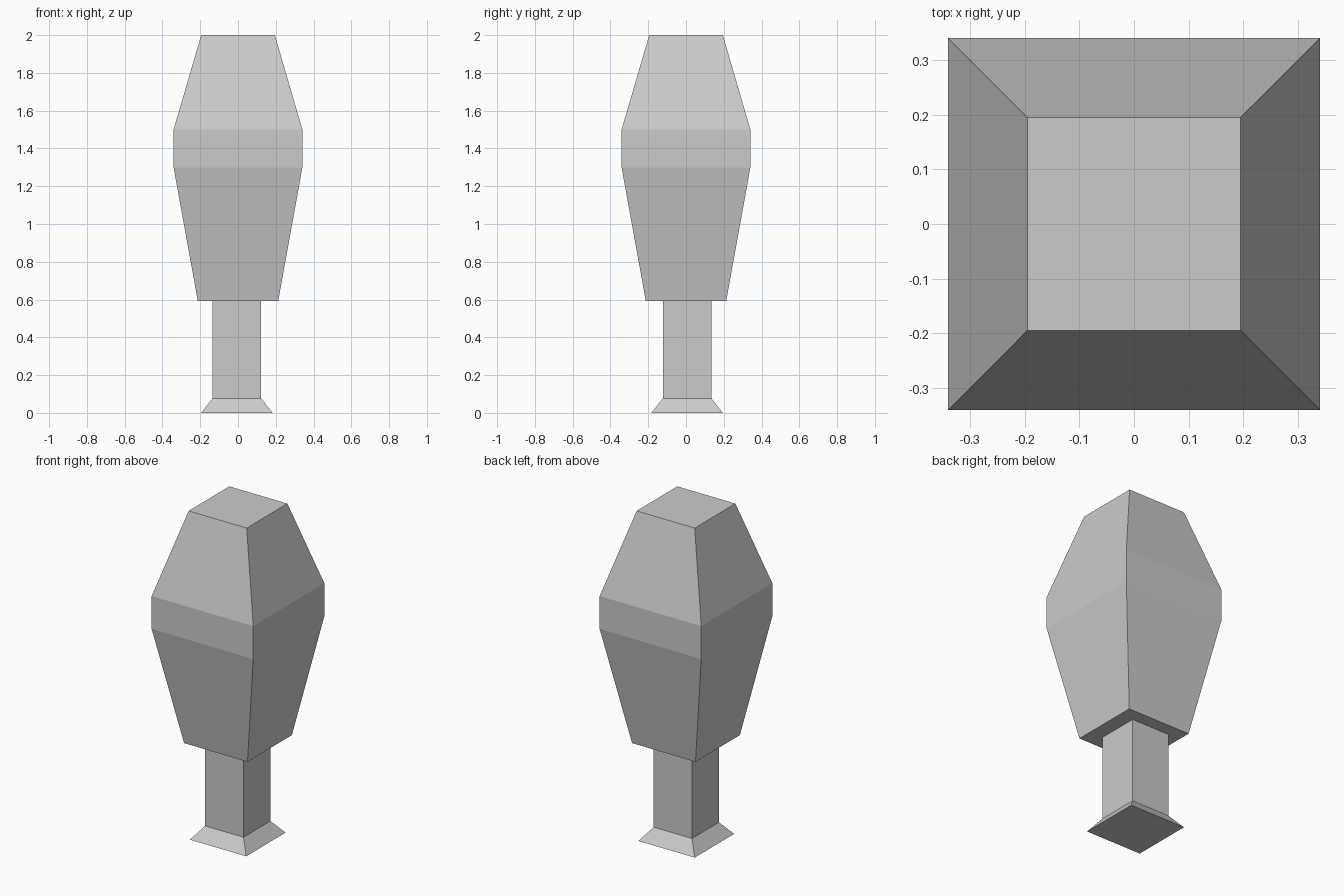
import bpy, bmesh

if "Cube" in bpy.data.objects:
    bpy.data.objects.remove(bpy.data.objects["Cube"])


def square_loft(name, rings, cx=0.0, cy=0.0, cap_top=True):
    """Stack square rings given as (half width, height) and skin them."""
    bm = bmesh.new()
    corners = [(-1, -1), (1, -1), (1, 1), (-1, 1)]
    loops = [[bm.verts.new((cx + sx * h, cy + sy * h, z)) for sx, sy in corners]
             for h, z in rings]
    for low, high in zip(loops, loops[1:]):
        for i in range(4):
            j = (i + 1) % 4
            bm.faces.new((low[i], low[j], high[j], high[i]))
    bm.faces.new(loops[0][::-1])
    if cap_top:
        bm.faces.new(loops[-1])
    mesh = bpy.data.meshes.new(name)
    bm.to_mesh(mesh)
    bm.free()
    obj = bpy.data.objects.new(name, mesh)
    bpy.context.collection.objects.link(obj)
    return obj


# Trunk with flared foot, slightly off centre; its top meets the foliage
square_loft("trunk", [(0.189, 0.0), (0.129, 0.077), (0.129, 0.593)],
            cx=-0.006, cy=0.006, cap_top=False)

# Foliage: tapered block, widest in a band above the middle
square_loft("foliage", [(0.213, 0.593), (0.341, 1.30), (0.341, 1.50), (0.195, 2.0)])
